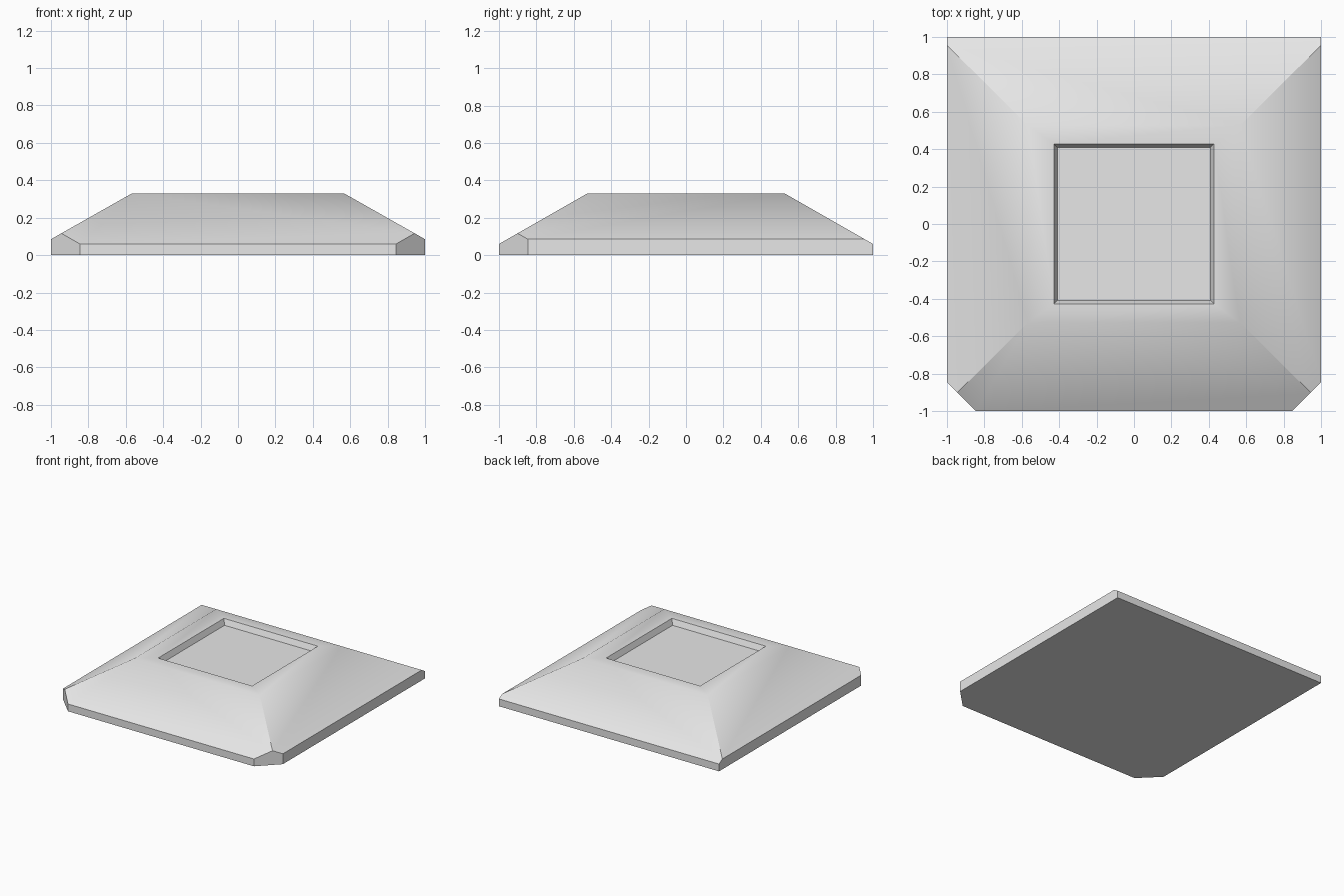
import bpy, bmesh
from mathutils import Vector

cube = bpy.data.objects.get("Cube")
if cube:
    bpy.data.objects.remove(cube, do_unlink=True)

TOP = 0.33              # height of the flat top
TOP_X, TOP_Y = 0.567, 0.527
EDGE_X, EDGE_Y = 0.085, 0.06   # rim heights at the sides and at front/back
CHAMFER = 0.155         # clipped front corners
RIM, FLOOR, DEPTH = 0.427, 0.408, 0.045

grey = bpy.data.materials.new("light grey")
grey.use_nodes = True
grey.diffuse_color = (0.8, 0.8, 0.8, 1)
grey.node_tree.nodes["Principled BSDF"].inputs["Base Color"].default_value = (0.8, 0.8, 0.8, 1)


def slice_off(bm, point, normal):
    """Cut away everything beyond the plane and cap the opening."""
    geom = bm.verts[:] + bm.edges[:] + bm.faces[:]
    cut = bmesh.ops.bisect_plane(bm, geom=geom, dist=1e-5, plane_co=point,
                                 plane_no=normal, clear_outer=True)
    edges = [e for e in cut["geom_cut"]
             if isinstance(e, bmesh.types.BMEdge) and e.is_boundary]
    bmesh.ops.edgeloop_fill(bm, edges=edges)


# Solid block
bm = bmesh.new()
bmesh.ops.create_cube(bm, size=2)
for v in bm.verts:
    v.co.z = TOP if v.co.z > 0 else 0

# Four sloping sides and two clipped front corners
for s in (-1, 1):
    slice_off(bm, Vector((s, 0, EDGE_X)), Vector((s * (TOP - EDGE_X), 0, 1 - TOP_X)).normalized())
    slice_off(bm, Vector((0, s, EDGE_Y)), Vector((0, s * (TOP - EDGE_Y), 1 - TOP_Y)).normalized())
for s in (-1, 1):
    slice_off(bm, Vector((s, CHAMFER - 1, 0)), Vector((s, -1, 0)).normalized())
bmesh.ops.recalc_face_normals(bm, faces=bm.faces[:])

# Square recess with slightly tapered walls
panel = max(bm.faces, key=lambda f: f.calc_center_median().z)
for half, z in ((RIM, TOP), (FLOOR, TOP - DEPTH)):
    bmesh.ops.inset_individual(bm, faces=[panel], thickness=0.01)
    for v in panel.verts:
        v.co = (half if v.co.x > 0 else -half, half if v.co.y > 0 else -half, z)
bmesh.ops.recalc_face_normals(bm, faces=bm.faces[:])

mesh = bpy.data.meshes.new("sloped_base")
bm.to_mesh(mesh)
bm.free()
mesh.materials.append(grey)
base = bpy.data.objects.new("sloped_base", mesh)
bpy.context.collection.objects.link(base)

# Soft top shoulders, crisp corners
bpy.ops.object.select_all(action="DESELECT")
base.select_set(True)
bpy.context.view_layer.objects.active = base
bpy.ops.object.shade_smooth_by_angle()
